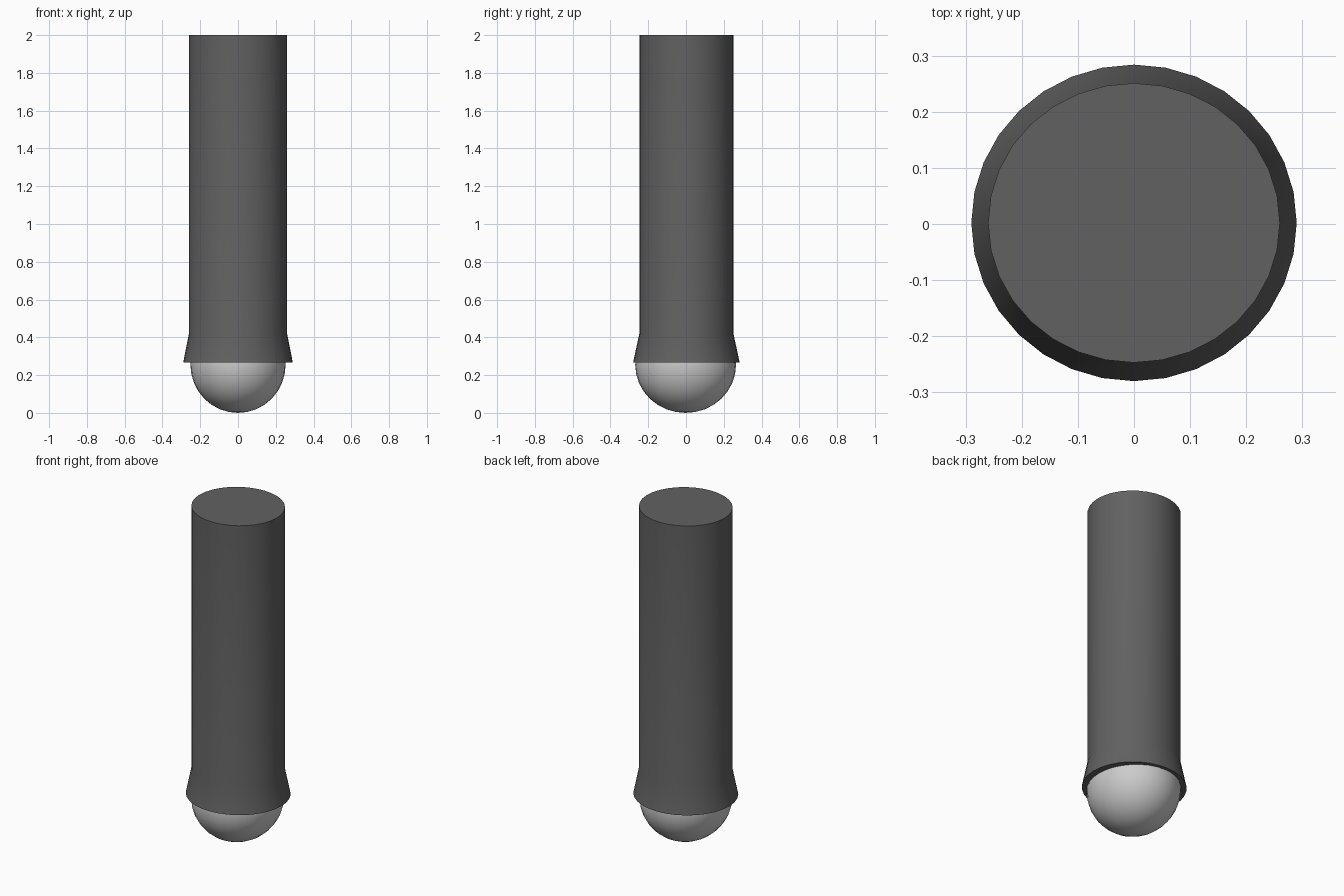
import bpy, bmesh
from math import sin, cos, pi

if "Cube" in bpy.data.objects:
    bpy.data.objects.remove(bpy.data.objects["Cube"])


def finish(obj):
    bpy.ops.object.select_all(action='DESELECT')
    obj.select_set(True)
    bpy.context.view_layer.objects.active = obj
    bpy.ops.object.shade_smooth_by_angle(angle=0.6)


# Round tip at the bottom
bpy.ops.mesh.primitive_uv_sphere_add(segments=32, ring_count=16, radius=1,
                                     location=(0, -0.002, 0.255))
tip = bpy.context.object
tip.name = "round_tip"
tip.scale = (0.252, 0.267, 0.255)
finish(tip)

# Straight shaft flaring into a collar: (x radius, y radius, z) rings
SIDES = 32
RINGS = [(0.29, 0.282, 0.267), (0.26, 0.249, 0.42), (0.26, 0.249, 2.0)]
bm = bmesh.new()
loops = [[bm.verts.new((rx * cos(2 * pi * i / SIDES),
                        0.002 + ry * sin(2 * pi * i / SIDES), z))
          for i in range(SIDES)] for rx, ry, z in RINGS]
for low, high in zip(loops, loops[1:]):
    for i in range(SIDES):
        j = (i + 1) % SIDES
        bm.faces.new((low[i], low[j], high[j], high[i]))
bm.faces.new(loops[-1])
bm.faces.new(loops[0][::-1])
mesh = bpy.data.meshes.new("flared_shaft")
bm.to_mesh(mesh)
bm.free()
shaft = bpy.data.objects.new("flared_shaft", mesh)
bpy.context.collection.objects.link(shaft)
finish(shaft)

# Dark shaft colour
dark = bpy.data.materials.new("dark_grey")
dark.diffuse_color = (0.12, 0.12, 0.12, 1)
dark.use_nodes = True
dark.node_tree.nodes["Principled BSDF"].inputs["Base Color"].default_value = dark.diffuse_color
mesh.materials.append(dark)
